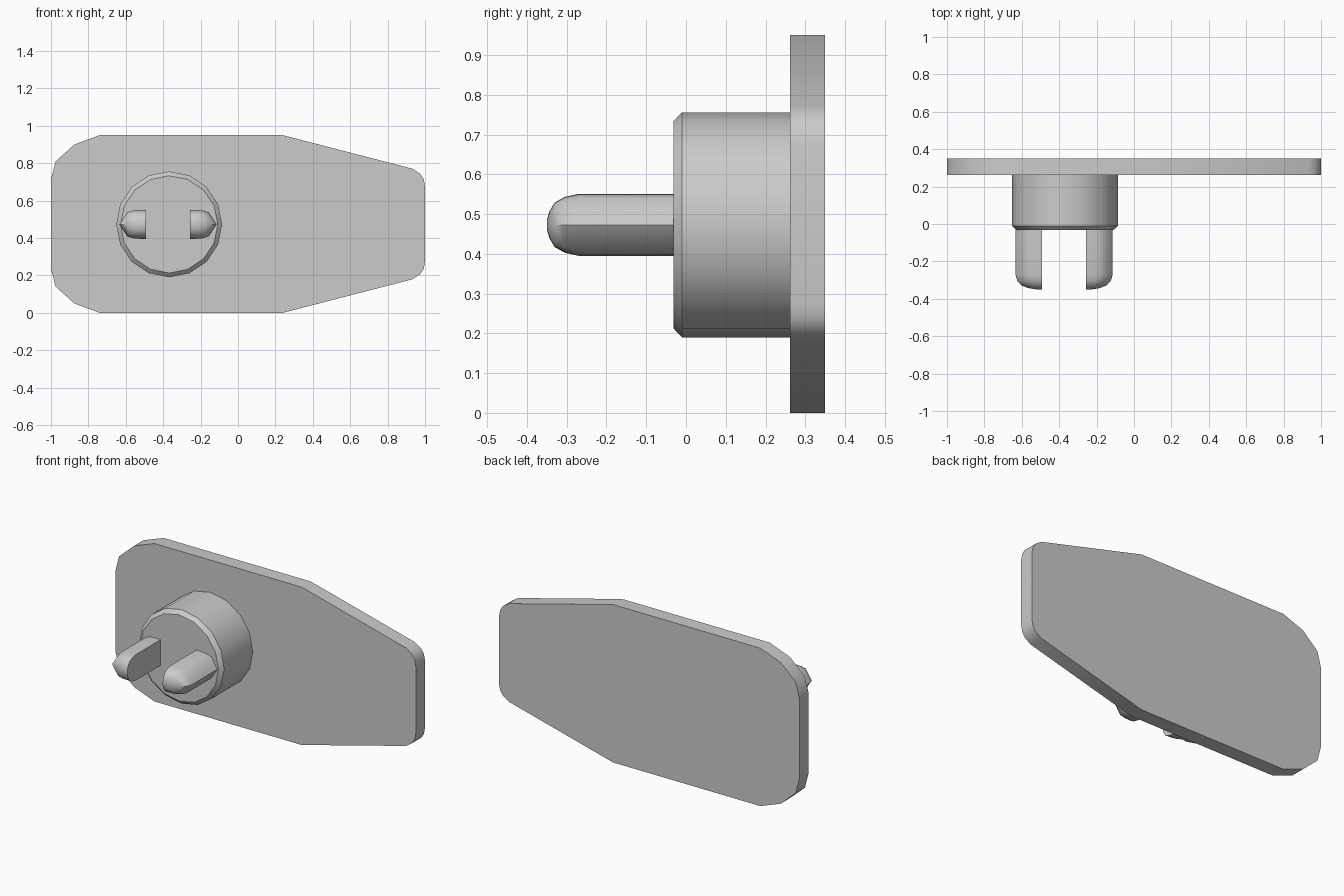
import bpy, math

if "Cube" in bpy.data.objects:
    bpy.data.objects.remove(bpy.data.objects["Cube"])

MID_Z = 0.473      # height of the horizontal symmetry line
PEG_X = -0.368     # axis of the round socket body


def loft(name, rings, angle=35):
    """Skin a stack of equal-sized rings and cap both ends."""
    n = len(rings[0])
    verts = [p for ring in rings for p in ring]
    faces = [tuple(range(n)), tuple(reversed(range(len(verts) - n, len(verts))))]
    for r in range(len(rings) - 1):
        for i in range(n):
            j = (i + 1) % n
            faces.append((r * n + j, r * n + i, (r + 1) * n + i, (r + 1) * n + j))
    mesh = bpy.data.meshes.new(name)
    mesh.from_pydata(verts, [], faces)
    obj = bpy.data.objects.new(name, mesh)
    bpy.context.collection.objects.link(obj)
    bpy.ops.object.select_all(action='DESELECT')
    obj.select_set(True)
    bpy.context.view_layer.objects.active = obj
    # consistent outward normals
    bpy.ops.object.mode_set(mode='EDIT')
    bpy.ops.mesh.select_all(action='SELECT')
    bpy.ops.mesh.normals_make_consistent(inside=False)
    bpy.ops.object.mode_set(mode='OBJECT')
    bpy.ops.object.shade_smooth_by_angle(angle=math.radians(angle))
    return obj


# Back plate: upper half of the outline, mirrored downwards
half = [(-1, 0.24), (-0.975, 0.335), (-0.875, 0.425), (-0.74, 0.475),
        (0.24, 0.475), (0.935, 0.295), (0.975, 0.268), (0.993, 0.24), (1, 0.2)]
outline = half + [(x, -z) for x, z in reversed(half)]
loft("back_plate", [[(x, y, 0.475 + z) for x, z in outline] for y in (0.262, 0.35)])

# Round body with a chamfered front rim
SIDES = 16
body = []
for y, radius in ((-0.032, 0.26), (-0.01, 0.283), (0.265, 0.283)):
    body.append([(PEG_X + radius * math.cos(math.tau * i / SIDES), y,
                  MID_Z + radius * math.sin(math.tau * i / SIDES)) for i in range(SIDES)])
loft("socket_body", body)

# Two prongs: flat inside faces, pointed outside, rounded tips
section = [(0, -0.078), (0, 0.078), (0.06, 0.076), (0.1, 0.065),
           (0.142, 0), (0.1, -0.065), (0.06, -0.076)]
tip = [(0.0, 1, 1), (-0.27, 1, 1), (-0.305, 0.93, 0.9),
       (-0.33, 0.75, 0.72), (-0.343, 0.5, 0.45), (-0.35, 0.2, 0.15)]
for side, name in ((-1, "left_prong"), (1, "right_prong")):
    loft(name, [[(-0.374 + side * (0.118 + u * su), y, MID_Z + v * sv)
                 for u, v in section] for y, su, sv in tip], 50)
